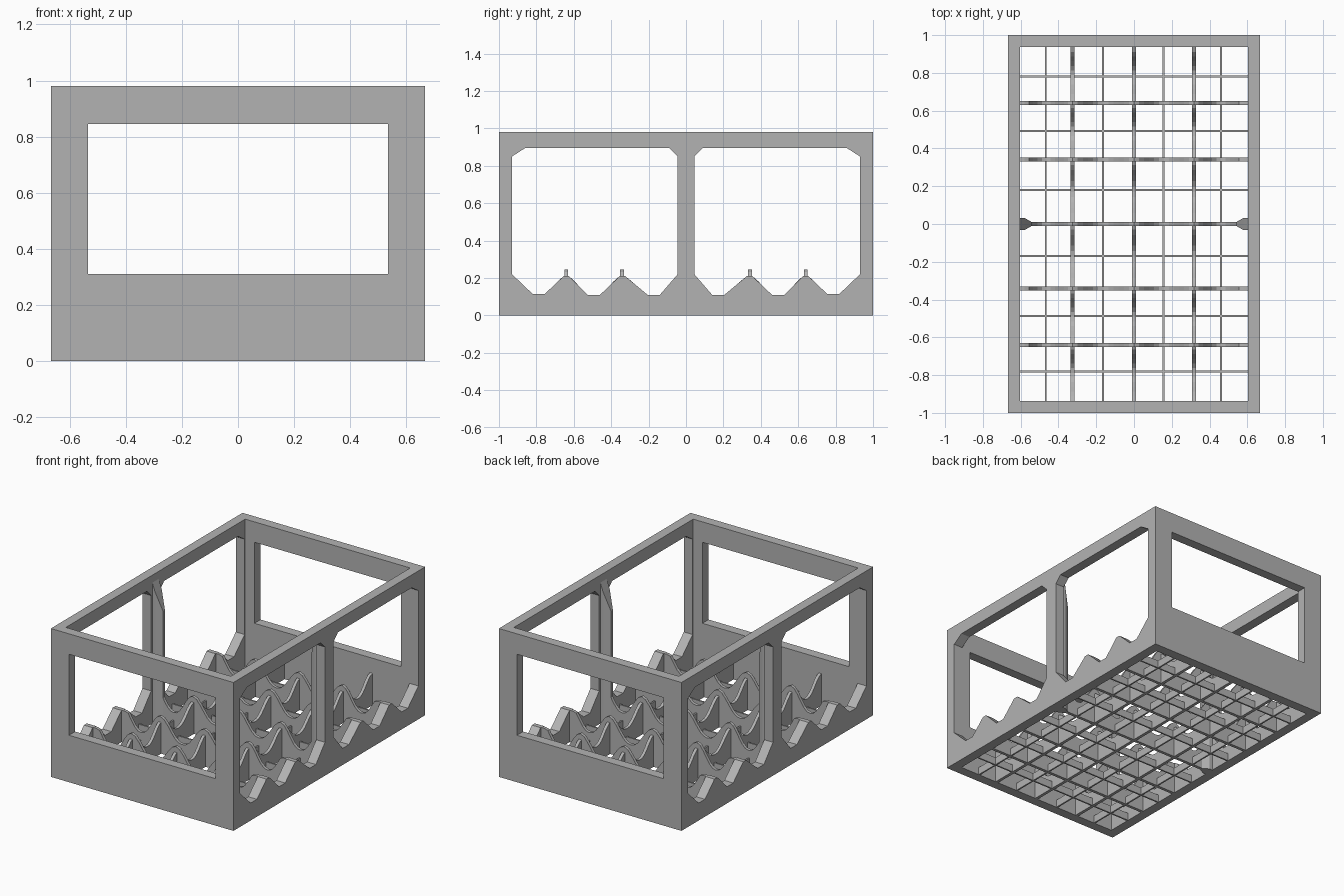
import bpy
import bmesh
import math
from mathutils import Matrix, Vector

if "Cube" in bpy.data.objects:
    bpy.data.objects.remove(bpy.data.objects["Cube"], do_unlink=True)

# Single grey plastic
grey = bpy.data.materials.new("grey_plastic")
grey.use_nodes = True
colour = (0.45, 0.45, 0.45, 1)
grey.diffuse_color = colour
grey.node_tree.nodes["Principled BSDF"].inputs["Base Color"].default_value = colour

HALF_X, HALF_Y, HEIGHT = 0.667, 1.0, 0.98
WALL = 0.064
IN_X, IN_Y = HALF_X - WALL, HALF_Y - WALL

# Local profile (u, v) goes to (x, z) or (y, z); thickness goes along the other axis
ALONG_X = Matrix(((1, 0, 0), (0, 0, -1), (0, 1, 0))).to_4x4()
ALONG_Y = Matrix(((0, 0, 1), (1, 0, 0), (0, 1, 0))).to_4x4()


def add_mesh(name, mesh):
    mesh.materials.clear()
    mesh.materials.append(grey)
    obj = bpy.data.objects.new(name, mesh)
    bpy.context.collection.objects.link(obj)
    return obj


def panel(name, loops, thickness, frame, location):
    """Upright slab from a filled profile; loops after the first are holes."""
    curve = bpy.data.curves.new(name, "CURVE")
    curve.dimensions = "2D"
    curve.fill_mode = "BOTH"
    curve.extrude = thickness / 2
    for loop in loops:
        spline = curve.splines.new("POLY")
        spline.points.add(len(loop) - 1)
        for point, (u, v) in zip(spline.points, loop):
            point.co = (u, v, 0, 1)
        spline.use_cyclic_u = True
    temp = bpy.data.objects.new(name + "_profile", curve)
    bpy.context.collection.objects.link(temp)
    graph = bpy.context.evaluated_depsgraph_get()
    mesh = bpy.data.meshes.new_from_object(temp.evaluated_get(graph))
    bpy.data.objects.remove(temp, do_unlink=True)
    bpy.data.curves.remove(curve)
    mesh.transform(Matrix.Translation(location) @ frame)
    bm = bmesh.new()
    bm.from_mesh(mesh)
    bmesh.ops.remove_doubles(bm, verts=bm.verts, dist=0.0001)
    bmesh.ops.recalc_face_normals(bm, faces=bm.faces)
    for face in bm.faces:
        face.smooth = False
    bm.to_mesh(mesh)
    bm.free()
    return add_mesh(name, mesh)


def rect(half_width, low, high):
    return [(-half_width, low), (half_width, low), (half_width, high), (-half_width, high)]


# End walls with one large opening
for name, side in (("front_wall", -1), ("back_wall", 1)):
    panel(name, [rect(HALF_X, 0, HEIGHT), rect(0.535, 0.31, 0.845)], WALL, ALONG_X,
          Vector((0, side * (HALF_Y - WALL / 2), 0)))

# Side walls with two chamfered openings and a wavy sill
opening = [(0.93, 0.85), (0.86, 0.895), (0.09, 0.895), (0.045, 0.85), (0.045, 0.22),
           (0.14, 0.11), (0.205, 0.11), (0.325, 0.21), (0.355, 0.21),
           (0.46, 0.11), (0.525, 0.11), (0.625, 0.21), (0.655, 0.21),
           (0.755, 0.115), (0.82, 0.115), (0.93, 0.22)]
mirrored = [(-u, v) for u, v in reversed(opening)]
for name, side in (("right_wall", -1), ("left_wall", 1)):
    panel(name, [rect(IN_Y, 0, HEIGHT), opening, mirrored], WALL, ALONG_Y,
          Vector((side * (HALF_X - WALL / 2), 0, 0)))


def wave(peaks, low, high, steps=12):
    """Profile that crests at each peak and dips midway between them."""
    crest = []
    for a, b in zip(peaks, peaks[1:]):
        for i in range(steps):
            t = i / steps
            lift = ((1 + math.cos(2 * math.pi * t)) / 2) ** 1.2
            crest.append((a + (b - a) * t, low + (high - low) * lift))
    crest.append((peaks[-1], high))
    return [(peaks[0], 0), (peaks[-1], 0)] + crest[::-1]


# Tall wavy dividers, cresting where they cross
columns = [-0.325, 0, 0.318]
rows = [-0.64, -0.342, 0, 0.342, 0.64]
for i, x in enumerate(columns):
    panel(f"long_divider_{i + 1}", [wave([-IN_Y] + rows + [IN_Y], 0.1, 0.21)], 0.02,
          ALONG_Y, Vector((x, 0, 0)))
for i, y in enumerate(rows):
    profile = wave([-IN_X] + columns + [IN_X], 0.1, 0.245)
    profile = [(u, min(v, 0.21) if abs(u) > 0.5 else v) for u, v in profile]
    panel(f"cross_divider_{i + 1}", [profile], 0.02, ALONG_X, Vector((0, y, 0)))

# Low thin floor bars between the dividers
RIB = 0.05
for i, x in enumerate((-0.467, -0.165, 0.157, 0.46)):
    panel(f"long_floor_bar_{i + 1}", [rect(IN_Y, 0, RIB)], 0.01, ALONG_Y, Vector((x, 0, 0)))
for i, y in enumerate((-0.78, -0.488, -0.17, 0.18, 0.492, 0.78)):
    panel(f"cross_floor_bar_{i + 1}", [rect(IN_X, 0, RIB)], 0.01, ALONG_X, Vector((0, y, 0)))

# Tapered ribs inside the middle posts, sloping back to the rim
section = [(0, 0.033, 0.93), (0.022, 0.033, 0.87), (0.062, 0.01, 0.75)]
for name, side in (("right_post_rib", -1), ("left_post_rib", 1)):
    bm = bmesh.new()
    for inset, half, top in section:
        for y in (-half, half):
            for z in (0, top):
                bm.verts.new((side * (IN_X - inset), y, z))
    bmesh.ops.convex_hull(bm, input=bm.verts)
    bmesh.ops.recalc_face_normals(bm, faces=bm.faces)
    mesh = bpy.data.meshes.new(name)
    bm.to_mesh(mesh)
    bm.free()
    add_mesh(name, mesh)
